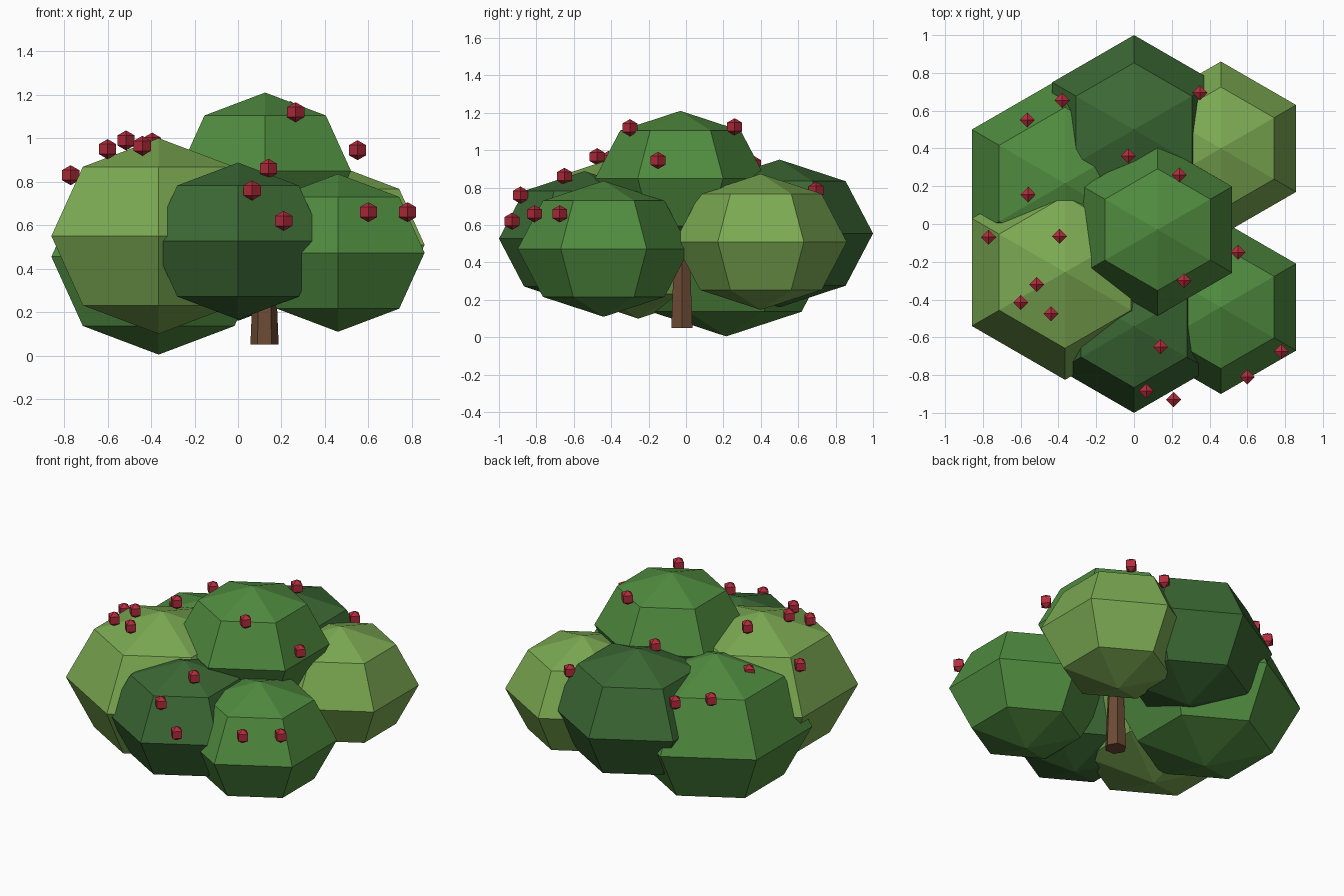
import bpy, bmesh
from mathutils import Matrix, Vector

if "Cube" in bpy.data.objects:
    bpy.data.objects.remove(bpy.data.objects["Cube"])


def material(name, rgb):
    m = bpy.data.materials.new(name)
    m.diffuse_color = (*rgb, 1)
    m.use_nodes = True
    m.node_tree.nodes["Principled BSDF"].inputs["Base Color"].default_value = m.diffuse_color
    return m


def add_object(name, bm, mat):
    mesh = bpy.data.meshes.new(name)
    bm.to_mesh(mesh)
    bm.free()
    mesh.materials.append(mat)
    bpy.context.collection.objects.link(bpy.data.objects.new(name, mesh))


def ball(name, loc, radius, squash, segments, rings, mat):
    bm = bmesh.new()
    place = Matrix.Translation(loc) @ Matrix.Diagonal((1, 1, squash, 1))
    bmesh.ops.create_uvsphere(bm, u_segments=segments, v_segments=rings,
                              radius=radius, matrix=place)
    add_object(name, bm, mat)


dark = material("dark_leaf", (0.045, 0.14, 0.035))
mid = material("mid_leaf", (0.08, 0.26, 0.05))
light = material("light_leaf", (0.2, 0.4, 0.085))
red = material("fruit_red", (0.45, 0.025, 0.045))
bark = material("bark", (0.15, 0.07, 0.035))

# leaf clumps: squashed six-sided balls
clumps = [
    ("top_clump", (0.125, -0.03, 0.85), 0.456, mid),
    ("back_clump", (0, 0.50, 0.555), 0.50, dark),
    ("back_right_clump", (0.46, 0.40, 0.51), 0.46, light),
    ("front_right_clump", (0.46, -0.44, 0.473), 0.46, mid),
    ("front_clump", (0, -0.543, 0.527), 0.457, dark),
    ("front_left_clump", (-0.365, -0.255, 0.55), 0.57, light),
    ("back_left_clump", (-0.365, 0.215, 0.455), 0.57, mid),
]
for name, loc, radius, mat in clumps:
    ball(name, loc, radius, 0.79, 6, 4, mat)

# small fruit scattered over the clumps
fruit = [
    (-0.77, -0.07, 0.83), (-0.60, -0.415, 0.95), (-0.515, -0.32, 0.99),
    (-0.44, -0.475, 0.965), (-0.395, -0.065, 0.98), (-0.56, 0.155, 0.82),
    (-0.565, 0.55, 0.79), (-0.38, 0.655, 0.76), (-0.03, 0.36, 0.925),
    (0.24, 0.26, 1.125), (0.35, 0.695, 0.785), (0.55, -0.15, 0.945),
    (0.265, -0.30, 1.12), (0.14, -0.65, 0.86), (0.065, -0.885, 0.76),
    (0.21, -0.93, 0.62), (0.60, -0.81, 0.66), (0.78, -0.675, 0.66),
]
for i, loc in enumerate(fruit):
    ball(f"fruit_{i + 1}", loc, 0.046, 1, 4, 3, red)

# tapered trunk
bm = bmesh.new()
bottom, top = 0.05, 0.65
bmesh.ops.create_cone(bm, cap_ends=True, segments=6, radius1=0.065, radius2=0.04,
                      depth=top - bottom,
                      matrix=Matrix.Translation((0.122, -0.022, (bottom + top) / 2))
                      @ Matrix.Rotation(1.5708, 4, 'Z'))
add_object("trunk", bm, bark)
